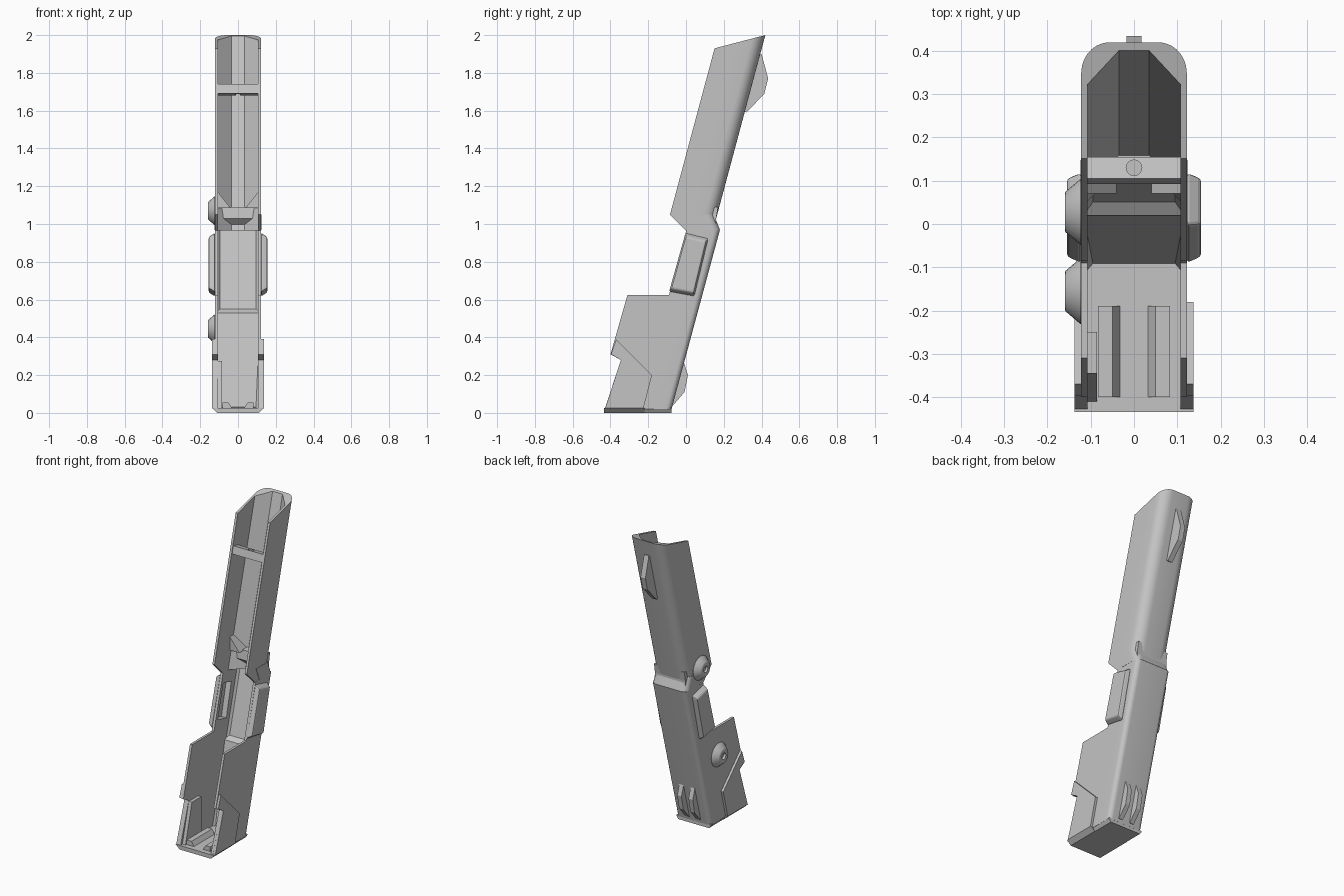
import bpy, bmesh, math
from mathutils import Vector

cube = bpy.data.objects.get("Cube")
if cube:
    bpy.data.objects.remove(cube, do_unlink=True)

grey = bpy.data.materials.new("plain_grey")
grey.use_nodes = True
COLOUR = (0.55, 0.55, 0.55, 1)
grey.diffuse_color = COLOUR
grey.node_tree.nodes["Principled BSDF"].inputs["Base Color"].default_value = COLOUR


def finish(name, bm, smooth=False):
    bmesh.ops.recalc_face_normals(bm, faces=bm.faces)
    mesh = bpy.data.meshes.new(name)
    bm.to_mesh(mesh)
    bm.free()
    mesh.materials.append(grey)
    ob = bpy.data.objects.new(name, mesh)
    bpy.context.collection.objects.link(ob)
    if smooth:
        bpy.ops.object.select_all(action='DESELECT')
        ob.select_set(True)
        bpy.context.view_layer.objects.active = ob
        bpy.ops.object.shade_smooth_by_angle(angle=math.radians(35))
    return ob


def loft(name, rings, smooth=False, cap=True):
    """Join rings of points; cap both ends."""
    bm = bmesh.new()
    rows = [[bm.verts.new(p) for p in r] for r in rings]
    n = len(rows[0])
    for a, b in zip(rows, rows[1:]):
        for i in range(n):
            j = (i + 1) % n
            bm.faces.new((a[i], a[j], b[j], b[i]))
    if cap:
        bm.faces.new(rows[0])
        bm.faces.new(rows[-1])
    return finish(name, bm, smooth)


def prism(name, pts, axis, a, b, taper=1.0):
    """Extrude a 2D outline along x or y; taper scales the far end."""
    cu = sum(p[0] for p in pts) / len(pts)
    cv = sum(p[1] for p in pts) / len(pts)

    def ring(d, s):
        flat = [(cu + (u - cu) * s, cv + (v - cv) * s) for u, v in pts]
        return [(d, u, v) if axis == 'x' else (u, d, v) for u, v in flat]
    return loft(name, [ring(a, 1), ring(b, taper)])


def channel(name, half, radius, inner, depths, back, top, bottom, steps=7):
    """Leaning U channel, open to the front; t is the distance from the back."""
    wall, deep, flat, thick = inner
    out = [(half, t) for t in depths]
    ins = [(wall, t) for t in depths]
    for i in range(steps + 1):
        f = i / steps
        a = f * math.pi / 2
        out.append((half - radius + radius * math.cos(a), radius - radius * math.sin(a)))
        ins.append((wall + (flat - wall) * f, deep + (thick - deep) * f))
    out += [(-x, t) for x, t in reversed(out)]
    ins += [(-x, t) for x, t in reversed(ins)]

    def ends(pts, height):
        return [(x, back(height(t)) - t, height(t)) for x, t in pts]
    bm = bmesh.new()
    grid = [[bm.verts.new(p) for p in ends(pts, h)]
            for pts, h in ((out, bottom), (out, top), (ins, top), (ins, bottom))]
    for i in range(len(out) - 1):
        for r in range(4):
            a, b = grid[r], grid[(r + 1) % 4]
            bm.faces.new((a[i], a[i + 1], b[i + 1], b[i]))
    bm.faces.new([g[0] for g in grid])
    bm.faces.new([g[-1] for g in grid])
    return finish(name, bm, True)


def cut(target, cutter):
    cutter.hide_render = True
    cutter.hide_viewport = True
    cutter.display_type = 'WIRE'
    mod = target.modifiers.new("cut", 'BOOLEAN')
    mod.operation = 'DIFFERENCE'
    mod.solver = 'EXACT'
    mod.object = cutter


def upper_back(z):
    return 0.42 - 0.268 * (2 - z)


def lower_back(z):
    return 0.18 - 0.27 * (0.97 - z)


# Upper shell, neck and lower shell
channel("upper_shell", 0.122, 0.066, (0.107, 0.09, 0.035, 0.018), (0.25, 0.143), upper_back,
        lambda t: 2 - 0.28 * t, lambda t: 0.965 + max(0, t - 0.143) * 0.79)
channel("neck", 0.124, 0.04, (0.108, 0.04, 0.09, 0.02), (0.14, 0.09),
        lambda z: 0.18 - 0.4 * (z - 0.968), lambda t: 1.05, lambda t: 0.968)
lower = channel("lower_shell", 0.123, 0.03, (0.107, 0.03, 0.095, 0.016), (0.177, 0.1),
                lower_back, lambda t: 0.968, lambda t: 0.02)

# Crossbar with a hole
bar = prism("crossbar", [(0.105, 1.74), (0.155, 1.727), (0.143, 1.68), (0.093, 1.692)],
            'x', -0.108, 0.108)
hole = [(0.018 * math.cos(k * math.pi / 8), 0.13 + 0.018 * math.sin(k * math.pi / 8))
        for k in range(16)]
cut(bar, loft("crossbar_hole_cutter", [[(x, y, z) for x, y in hole] for z in (1.6, 1.8)]))

# Inner ledge at the neck, and thicker inner wall low down
prism("neck_ledge", [(0.16, 0.97), (0.10, 1.03), (0.107, 1.09), (0.17, 1.09), (0.16, 1.03)],
      'x', -0.108, 0.108)
prism("inner_back_pad", [(0.06, 0.557), (0.02, 0.53), (-0.09, 0.03), (-0.082, 0.02)],
      'x', -0.108, 0.108)

# Base with chamfered edges
prism("base", [(-0.108, 0), (0.108, 0), (0.122, 0.02), (0.122, 0.025), (-0.122, 0.025), (-0.122, 0.02)],
      'y', -0.43, -0.077)
prism("base_front", [(-0.11, 0), (0.11, 0), (0.138, 0.026), (-0.138, 0.026)], 'y', -0.434, -0.22)

# Recess inside the side bulges
bulge = [(-0.004, 0.955), (0.12, 0.925), (0.045, 0.615), (-0.092, 0.64)]
recess = [(0.005, 0.9), (0.085, 0.88), (0.035, 0.665), (-0.05, 0.685)]
recess_cutter = prism("bulge_recess_cutter", recess, 'x', -0.142, 0.142)
cut(lower, recess_cutter)

for s, side in ((1, "left"), (-1, "right")):
    # Broad front walls of the lower body
    prism(side + "_front_wall",
          [(-0.09, 0.625), (-0.31, 0.625), (-0.4, 0.31), (-0.345, 0.28), (-0.43, 0.02),
           (lower_back(0.02) - 0.177, 0.02)], 'x', s * 0.107, s * 0.123)
    # Raised lower corner plate
    prism(side + "_corner_plate",
          [(-0.37, 0.39), (-0.18, 0.2), (-0.225, 0.026), (-0.427, 0.026), (-0.345, 0.28), (-0.397, 0.31)],
          'x', s * 0.12, s * 0.138)
    # Rounded side bulge
    ob = prism(side + "_bulge", bulge, 'x', s * 0.122, s * 0.155, 0.87)
    bev = ob.modifiers.new("soft_edges", 'BEVEL')
    bev.width = 0.008
    bev.segments = 2
    cut(ob, recess_cutter)
    # Gusset, floor rail and rear fin
    prism(side + "_gusset", [(s * 0.107, 1.085), (s * 0.04, 1.085), (s * 0.107, 1.17)], 'y', 0.07, 0.15)
    prism(side + "_floor_rail",
          [(s * 0.03, 0.022), (s * 0.05, 0.055), (s * 0.083, 0.055), (s * 0.083, 0.022)],
          'y', -0.40, -0.19)
    prism(side + "_rear_fin",
          [(-0.012, 0.27), (0.01, 0.2), (-0.008, 0.11), (-0.068, 0.04), (-0.08, 0.04), (-0.02, 0.27)],
          'x', s * 0.025, s * 0.055)

# Inner block on one wall, and upper rear fin
prism("inner_block", [(-0.25, 0.025), (-0.41, 0.025), (-0.345, 0.275), (-0.25, 0.275)],
      'x', -0.108, -0.085)
prism("upper_rear_fin", [(0.4, 1.9), (0.435, 1.77), (0.415, 1.69), (0.32, 1.59), (0.3, 1.6), (0.38, 1.9)],
      'x', -0.017, 0.017)

# Round bosses with hexagonal sockets on one side
for name, y, z in (("upper_boss", 0.028, 1.07), ("lower_boss", -0.155, 0.445)):
    rings = []
    for x, r, in ((-0.115, 0.076), (-0.124, 0.076), (-0.158, 0.047), (-0.16, 0.042),
                  (-0.16, 0.02), (-0.145, 0.02)):
        rings.append([(x, y + r * math.cos(k * math.pi / 12), z + r * math.sin(k * math.pi / 12))
                      for k in range(24)])
    loft(name, rings, True)
